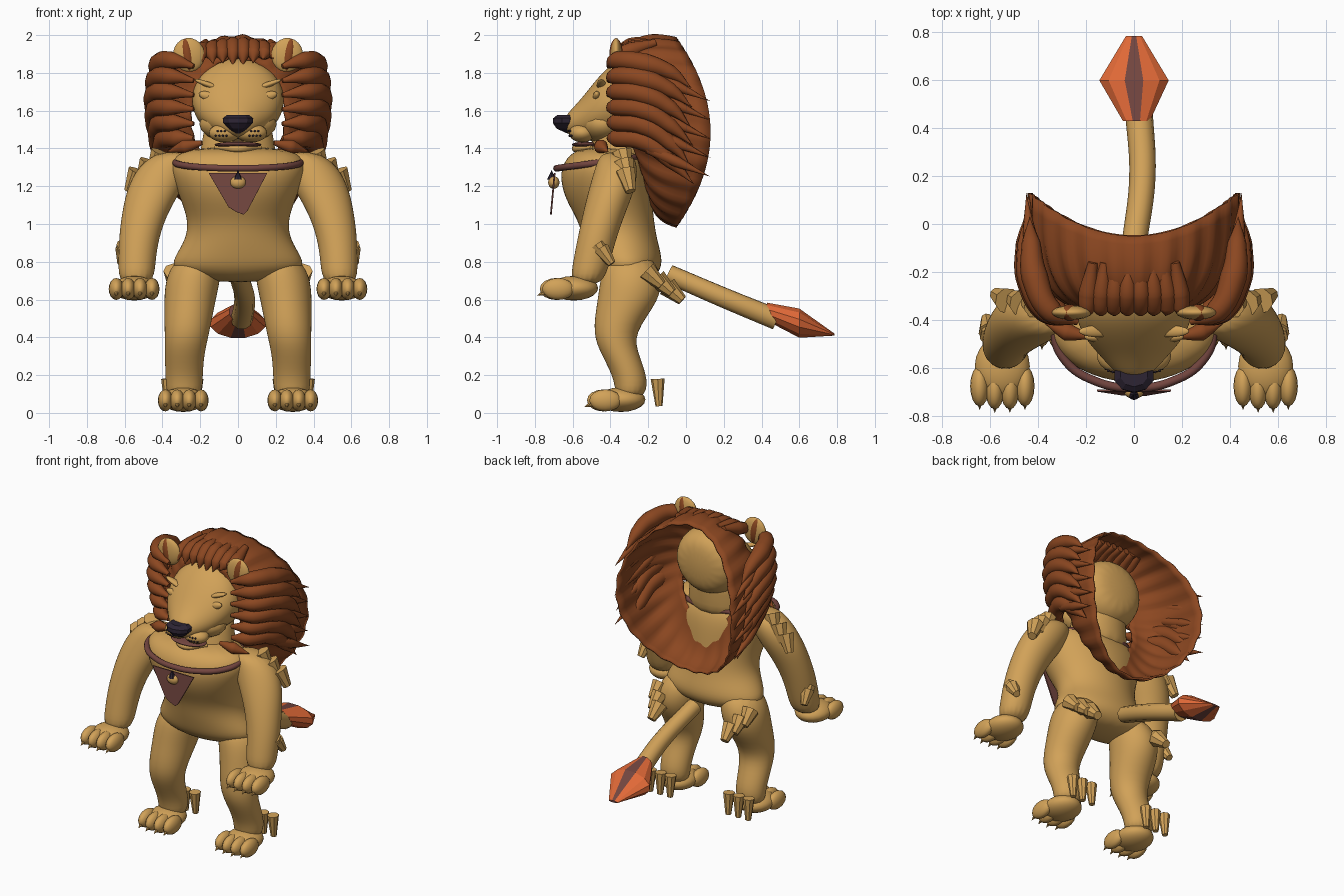
import bpy, bmesh, random
from math import sin, cos, pi, sqrt
from mathutils import Vector

random.seed(4)
if "Cube" in bpy.data.objects:
    bpy.data.objects.remove(bpy.data.objects["Cube"])


def material(name, rgb):
    m = bpy.data.materials.new(name)
    m.use_nodes = True
    m.diffuse_color = (*rgb, 1)
    m.node_tree.nodes["Principled BSDF"].inputs["Base Color"].default_value = (*rgb, 1)
    return m


TAN = material("tan fur", (0.64, 0.36, 0.098))
MANE = material("mane brown", (0.26, 0.063, 0.015))
LEATHER = material("collar brown", (0.17, 0.060, 0.050))
DARK = material("dark nose", (0.026, 0.018, 0.034))
ORANGE = material("orange tuft", (0.74, 0.14, 0.038))


def finish(name, bm, mats, smooth=True, subsurf=0):
    bmesh.ops.recalc_face_normals(bm, faces=bm.faces)
    me = bpy.data.meshes.new(name)
    for f in bm.faces:
        f.smooth = smooth
    bm.to_mesh(me)
    bm.free()
    ob = bpy.data.objects.new(name, me)
    bpy.context.collection.objects.link(ob)
    for m in mats:
        me.materials.append(m)
    if subsurf:
        ob.modifiers.new("smooth", "SUBSURF").levels = subsurf
        ob.modifiers["smooth"].render_levels = subsurf
    return ob


def loft(name, rows, mat, axis="z", sides=16, side=1, smooth=True, subsurf=2):
    """Skin elliptical sections: each row is x, y, z, radius across, radius along."""
    bm = bmesh.new()
    rings = []
    for x, y, z, ra, rb in rows:
        ring = []
        for i in range(sides):
            a = 2 * pi * (i + 0.5) / sides
            u, v = ra * cos(a), rb * sin(a)
            off = (u, v, 0) if axis == "z" else (u, 0, v)
            ring.append(bm.verts.new(Vector((x * side, y, z)) + Vector(off)))
        rings.append(ring)
    for r, q in zip(rings, rings[1:]):
        for i in range(sides):
            j = (i + 1) % sides
            bm.faces.new((r[i], r[j], q[j], q[i]))
    bm.faces.new(rings[0])
    bm.faces.new(rings[-1])
    return finish(name, bm, [mat], smooth, subsurf)


def ball(name, loc, radii, mat, tilt=0, seg=20):
    bm = bmesh.new()
    bmesh.ops.create_uvsphere(bm, u_segments=seg, v_segments=seg // 2, radius=1)
    ob = finish(name, bm, [mat])
    ob.location, ob.scale, ob.rotation_euler = loc, radii, (0, tilt, 0)
    return ob


def spike(name, base, direction, r, length, mat, blunt=0.0):
    bm = bmesh.new()
    bmesh.ops.create_cone(bm, cap_ends=True, segments=8, radius1=r, radius2=r * blunt, depth=length)
    bmesh.ops.translate(bm, vec=(0, 0, length / 2), verts=bm.verts)
    ob = finish(name, bm, [mat], False)
    ob.location = base
    ob.rotation_euler = Vector(direction).to_track_quat("Z", "Y").to_euler()
    return ob


def strand(name, points, radii, mat, cyclic=False):
    cu = bpy.data.curves.new(name, "CURVE")
    cu.dimensions, cu.bevel_depth, cu.bevel_resolution = "3D", 1, 3
    cu.use_fill_caps, cu.resolution_u = True, 8
    sp = cu.splines.new("BEZIER")
    sp.bezier_points.add(len(points) - 1)
    sp.use_cyclic_u = cyclic
    for bp, p, r in zip(sp.bezier_points, points, radii):
        bp.co, bp.radius = p, r
        bp.handle_left_type = bp.handle_right_type = "AUTO"
    cu.materials.append(mat)
    ob = bpy.data.objects.new(name, cu)
    bpy.context.collection.objects.link(ob)
    return ob


def paw(name, s, x, y, z):
    ball(name + "_pad", (s * x, y, z), (0.115, 0.13, 0.065), TAN)
    for i in range(4):
        k = i - 1.5
        tx, ty = s * x + k * 0.063, y - 0.10 + abs(k) * 0.012
        ball(name + "_toe", (tx, ty, z - 0.004), (0.04, 0.085, 0.058), TAN, seg=16)
        spike(name + "_claw", (tx, ty - 0.06, z - 0.02), (0, -1, -0.5), 0.016, 0.045, TAN)


def tuft(name, s, start, end, direction, count, r, length):
    a, b = Vector(start), Vector(end)
    for i in range(count):
        p = a.lerp(b, i / max(count - 1, 1))
        spike(name, (s * p.x, p.y, p.z), (s * direction[0], *direction[1:]), r, length, TAN, 0.5)


# Torso, neck and head
loft("torso", [(0, -0.30, 0.69, 0.16, 0.10), (0, -0.31, 0.75, 0.36, 0.18), (0, -0.32, 0.82, 0.35, 0.20),
               (0, -0.35, 0.92, 0.28, 0.20), (0, -0.37, 1.02, 0.27, 0.205), (0, -0.41, 1.13, 0.31, 0.235),
               (0, -0.43, 1.25, 0.36, 0.245), (0, -0.43, 1.34, 0.37, 0.22), (0, -0.42, 1.41, 0.27, 0.15)], TAN)
loft("neck", [(0, -0.37, 1.28, 0.24, 0.18), (0, -0.35, 1.42, 0.19, 0.15), (0, -0.32, 1.6, 0.18, 0.15)], TAN)
loft("head", [(0, -0.64, 1.53, 0.05, 0.04), (0, -0.61, 1.535, 0.09, 0.07), (0, -0.55, 1.56, 0.145, 0.11),
              (0, -0.49, 1.60, 0.20, 0.15), (0, -0.42, 1.64, 0.24, 0.19), (0, -0.34, 1.66, 0.255, 0.23),
              (0, -0.20, 1.67, 0.23, 0.22), (0, -0.12, 1.67, 0.14, 0.14)], TAN, axis="y")
ball("jaw", (0, -0.44, 1.53), (0.205, 0.13, 0.105), TAN)

# Nose and mouth
loft("nose", [(0, -0.60, 1.48, 0.02, 0.03), (0, -0.625, 1.505, 0.05, 0.06), (0, -0.635, 1.535, 0.082, 0.07),
              (0, -0.635, 1.56, 0.085, 0.068), (0, -0.625, 1.578, 0.06, 0.055)],
     DARK, sides=10, smooth=False, subsurf=0)
ball("mouth_inside", (0, -0.53, 1.42), (0.125, 0.075, 0.016), LEATHER)
strand("lower_lip", [(-0.12, -0.5, 1.405), (0, -0.585, 1.40), (0.12, -0.5, 1.405)], [0.01, 0.02, 0.01], TAN)

for s in (1, -1):
    # Face
    ball("muzzle_cheek", (s * 0.07, -0.55, 1.482), (0.085, 0.07, 0.05), TAN)
    ball("eyelid", (s * 0.145, -0.472, 1.672), (0.066, 0.022, 0.026), TAN, -s * 0.3)
    ball("brow", (s * 0.15, -0.448, 1.735), (0.085, 0.025, 0.015), TAN, -s * 0.35)
    for i in range(7):
        u, v = (i % 4) * 0.22 - 0.1 + (i // 4) * 0.1, (i // 4) * 0.5 - 0.3
        ball("whisker_dot", (s * (0.07 + 0.085 * u), -0.551 - 0.07 * sqrt(1 - u * u - v * v), 1.482 + 0.05 * v),
             (0.006, 0.006, 0.006), DARK, seg=8)
    # Ears with a stripe
    ball("ear", (s * 0.26, -0.37, 1.895), (0.084, 0.03, 0.09), TAN, s * 0.15)
    ball("ear_stripe", (s * 0.268, -0.37, 1.895), (0.034, 0.036, 0.088), MANE, s * 0.15)

    # Arms and legs
    loft("arm", [(0.33, -0.37, 1.385, 0.09, 0.08), (0.38, -0.365, 1.31, 0.15, 0.115),
                 (0.44, -0.39, 1.19, 0.15, 0.125), (0.49, -0.43, 1.07, 0.125, 0.115),
                 (0.525, -0.47, 0.93, 0.108, 0.105), (0.535, -0.50, 0.80, 0.10, 0.10),
                 (0.54, -0.53, 0.67, 0.095, 0.09)], TAN, side=s)
    loft("leg", [(0.20, -0.30, 0.84, 0.11, 0.12), (0.235, -0.29, 0.73, 0.15, 0.165),
                 (0.255, -0.30, 0.60, 0.14, 0.17), (0.27, -0.39, 0.42, 0.12, 0.11),
                 (0.285, -0.345, 0.30, 0.105, 0.10), (0.285, -0.285, 0.17, 0.10, 0.09),
                 (0.285, -0.30, 0.07, 0.095, 0.08)], TAN, side=s)
    paw("hand", s, 0.55, -0.595, 0.66)
    paw("foot", s, 0.29, -0.345, 0.07)

    # Fur tufts on the limbs
    tuft("shoulder_tuft", s, (0.41, -0.34, 1.38), (0.53, -0.32, 1.28), (0.35, 0.2, -0.8), 3, 0.055, 0.12)
    tuft("elbow_tuft", s, (0.60, -0.47, 0.89), (0.605, -0.45, 0.87), (0.1, 0.5, -0.7), 2, 0.045, 0.10)
    tuft("hip_tuft", s, (0.34, -0.21, 0.75), (0.27, -0.10, 0.67), (0.05, 0.65, -0.6), 3, 0.055, 0.11)
    tuft("heel_tuft", s, (0.22, -0.15, 0.18), (0.37, -0.15, 0.18), (0, 0.05, -1), 3, 0.037, 0.145)

    # Side locks of the mane, stacked from crown to jaw
    for i in range(6):
        z = 1.85 - i * 0.082
        w = 0.385 + 0.055 * sin(pi * (i + 1.2) / 6.5)
        drop = 0.08 + 0.02 * i
        strand("mane_lock", [(s * 0.235, -0.41, z - 0.015 + 0.006 * i), (s * (w - 0.07), -0.365, z + 0.015),
                             (s * w, -0.22, z), (s * (w + 0.015), -0.08, z - drop * 0.6),
                             (s * (w + 0.02), 0.03 + 0.02 * sin(3 * i), z - drop - 0.05)],
               [0.012, 0.048, 0.056, 0.04, 0.0], MANE)
    # Thin locks between the big ones, swept to the rim
    for i in range(5):
        z = 1.80 - i * 0.10
        strand("rim_lock", [(s * 0.41, -0.20, z), (s * 0.435, -0.05, z - 0.07),
                            (s * (0.45 - 0.01 * (i % 2)), 0.13, z - 0.15)], [0.03, 0.03, 0.0], MANE)
    strand("jaw_lock", [(s * 0.19, -0.47, 1.43), (s * 0.28, -0.45, 1.41), (s * 0.38, -0.41, 1.38)],
           [0.012, 0.038, 0.0], MANE)

# Mane: rippled funnel around the head, open at the back
bm = bmesh.new()
N, M = 120, 12
grid = []
for j in range(M + 1):
    t = j / M
    row = []
    for i in range(N):
        a = 2 * pi * i / N
        sa, ca = sin(a), cos(a)
        low = max(0, -ca)
        inner = Vector((0.25 * sa, -0.35 + 0.13 * low, 1.57 + 0.31 * ca))
        bulge = Vector((0.46 * sa, -0.27 + 0.06 * low, 1.53 + 0.51 * ca))
        outer = Vector((0.44 * sa, -0.05 + 0.18 * sa * sa, 1.485 + 0.50 * ca))
        p = inner * (1 - t) ** 2 + bulge * 2 * t * (1 - t) + outer * t * t
        wave = 0.009 * sin(24 * a) * sin(pi * min(t + 0.15, 1) * 0.8)
        p += Vector((sa, 0, ca)) * wave
        row.append(bm.verts.new(p))
    grid.append(row)
for r, q in zip(grid, grid[1:]):
    for i in range(N):
        k = (i + 1) % N
        bm.faces.new((r[i], r[k], q[k], q[i]))
mane = finish("mane", bm, [MANE])
mane.modifiers.new("thickness", "SOLIDIFY").thickness = 0.012

# Fringe over the forehead
for i in range(8):
    x = -0.19 + 0.38 * i / 7
    end = 1.83 + 0.03 * random.random() + abs(x) * 0.1
    strand("fringe_lock", [(x * 0.9, -0.16, 1.96), (x, -0.29, 1.95 - abs(x) * 0.15),
                           (x * 1.02, -0.35, 1.90), (x * 0.97, -0.385, end)],
           [0.02, 0.042, 0.036, 0.0], MANE)

# Collar, bell and bib
ring = [2 * pi * i / 12 for i in range(12)]
strand("collar", [(0.33 * sin(a), -0.46 - 0.225 * cos(a), 1.325 - 0.03 * cos(a)) for a in ring],
       [0.018] * 12, LEATHER, True)
bm = bmesh.new()
outline = [(-0.155, 1.27), (0.155, 1.27), (0.05, 1.07), (0.03, 1.05), (-0.01, 1.065), (-0.05, 1.09)]
bm.faces.new([bm.verts.new((x, -0.70 - (1.27 - z) * 0.09, z)) for x, z in outline])
bib = finish("bib", bm, [LEATHER], False)
bib.modifiers.new("thickness", "SOLIDIFY").thickness = 0.009
ball("bell", (0, -0.70, 1.22), (0.042, 0.03, 0.034), TAN)
spike("bell_hook", (0, -0.712, 1.235), (0, 0, 1), 0.024, 0.05, DARK)

# Tail and its striped tip
strand("tail", [(0, -0.09, 0.735), (0.035, 0.2, 0.61), (0.02, 0.48, 0.495)], [0.052, 0.055, 0.058], TAN)
tip = loft("tail_tip", [(0.01, 0.43, 0.535, 0.058, 0.05), (0, 0.60, 0.475, 0.15, 0.08),
                        (0, 0.785, 0.415, 0.035, 0.006)], ORANGE, axis="y", sides=12, smooth=False, subsurf=0)
tip.data.materials.append(LEATHER)
for p in tip.data.polygons:
    if abs(p.center.x) < 0.02:
        p.material_index = 1
